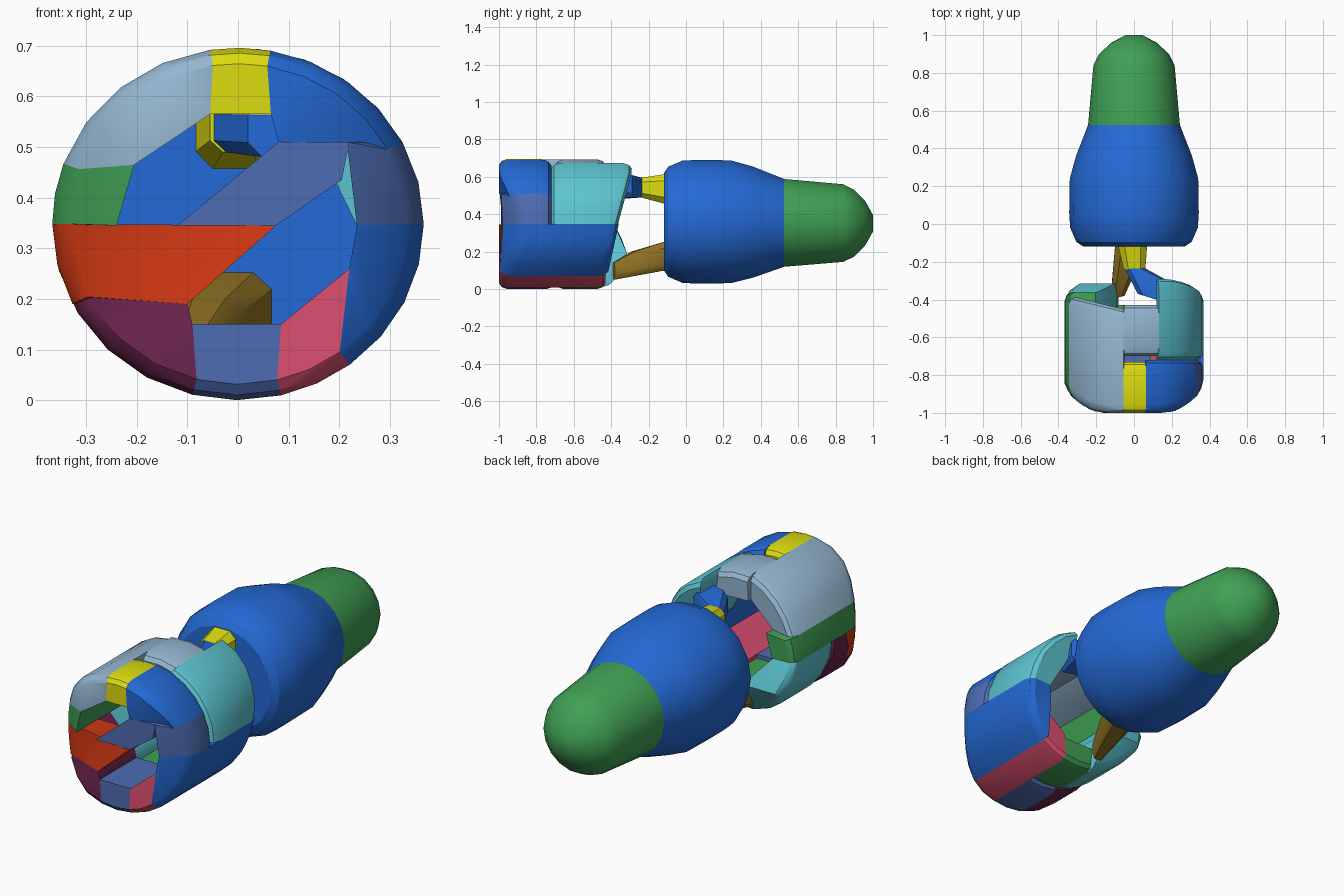
import bpy, bmesh, math

cube = bpy.data.objects.get("Cube")
if cube:
    bpy.data.objects.remove(cube, do_unlink=True)


def material(name, rgb):
    lin = [((c / 255 + 0.055) / 1.055) ** 2.4 if c > 10 else c / 3295 for c in rgb]
    m = bpy.data.materials.new(name)
    m.use_nodes = True
    m.diffuse_color = (*lin, 1)
    m.node_tree.nodes["Principled BSDF"].inputs["Base Color"].default_value = (*lin, 1)
    return m


BLUE = material("blue", (36, 106, 214))
GREEN = material("green", (64, 160, 84))
PALE = material("pale_blue_grey", (148, 182, 208))
YELLOW = material("yellow", (220, 220, 16))
TURQ = material("turquoise", (92, 196, 208))
SLATE = material("slate_blue", (78, 108, 178))
ORANGE = material("red_orange", (204, 54, 18))
PURPLE = material("purple", (106, 36, 76))
PINK = material("pink", (220, 80, 112))
BROWN = material("ochre", (146, 116, 36))

RX, RZ, CZ = 0.367, 0.348, 0.348   # cage outline


def finish(name, bm, mat, angle=32):
    bmesh.ops.recalc_face_normals(bm, faces=bm.faces)
    me = bpy.data.meshes.new(name)
    bm.to_mesh(me)
    bm.free()
    me.materials.append(mat)
    ob = bpy.data.objects.new(name, me)
    bpy.context.collection.objects.link(ob)
    bpy.ops.object.select_all(action='DESELECT')
    ob.select_set(True)
    bpy.context.view_layer.objects.active = ob
    bpy.ops.object.shade_smooth_by_angle(angle=math.radians(angle))
    return ob


def hull(name, mat, pts):
    """Solid convex part around the given points."""
    bm = bmesh.new()
    verts = [bm.verts.new(p) for p in pts]
    res = bmesh.ops.convex_hull(bm, input=verts)
    junk = {v for v in res["geom_interior"] + res["geom_unused"]
            if isinstance(v, bmesh.types.BMVert) and v.is_valid}
    bmesh.ops.delete(bm, geom=list(junk), context='VERTS')
    bmesh.ops.dissolve_limit(bm, angle_limit=0.01, verts=bm.verts, edges=bm.edges)
    return finish(name, bm, mat)


def front(x, z):
    """Gently domed front of the cage."""
    return -1 + 2.7 * max(0, abs(x) - 0.15) ** 2


def segment(name, mat, a0, a1, inner, y0=front, y1=-0.7):
    """Cage piece: outer arc from a0 to a1 degrees, closed by inner points."""
    f0 = y0 if callable(y0) else lambda x, z: y0
    f1 = y1 if callable(y1) else lambda x, z: y1
    pts = []
    n = max(2, round(abs(a1 - a0) / 14))
    for i in range(n + 1):
        a = math.radians(a0 + (a1 - a0) * i / n)
        c, s = math.cos(a), math.sin(a)
        for k, d in ((1, 0.045), (0.97, 0.015), (0.91, 0)):   # rounded rim
            x, z = RX * k * c, CZ + RZ * k * s
            pts += [(x, f0(x, z) + d, z), (x, f1(x, z) - d, z)]
    for x, z in inner:
        pts += [(x, f0(x, z), z), (x, f1(x, z), z)]
    return hull(name, mat, pts)


# Cage: upper pieces
segment("upper_right_shell", PALE, 160, 98.6, [(-0.055, 0.565), (-0.205, 0.465)],
        y1=lambda x, z: -0.44 - 0.25 * (x + 0.1))
segment("top_front_link", YELLOW, 98.6, 80, [(0.065, 0.565), (-0.055, 0.565)], y1=-0.73)
segment("top_rear_bridge", PALE, 98.6, 69, [(0.13, 0.56), (-0.055, 0.565)], y0=-0.70, y1=-0.43)
segment("upper_left_front", BLUE, 80, 27.7, [(0.08, 0.51), (0.065, 0.565)], y1=-0.72)
segment("upper_left_shell", TURQ, 69, 0, [(0.235, 0.345), (0.19, 0.45), (0.13, 0.56)], y0=-0.72,
        y1=lambda x, z: -0.29 - 0.27 * max(0, 0.62 - z))

# Cage: side pieces
segment("left_front_post", SLATE, 27.7, 0, [(0.235, 0.345), (0.215, 0.51)], y1=-0.72)
segment("left_side_shell", BLUE, 0, -53, [(0.22, 0.26), (0.235, 0.345)],
        y1=lambda x, z: -0.36 - 0.22 * (0.345 - z))
segment("right_side_strip", GREEN, 180, 160, [(-0.205, 0.465), (-0.24, 0.345)], y1=-0.36)

# Cage: lower pieces
segment("lower_left_beam", PINK, -53, -76.6, [(0.085, 0.15), (0.22, 0.26)], y1=-0.43)
segment("bottom_front_link", SLATE, -76.6, -104.2, [(-0.09, 0.15), (0.085, 0.15)])
segment("bottom_rear_bridge", GREEN, -76.6, -104.2, [(-0.09, 0.13), (0.085, 0.13)], y0=-0.7, y1=-0.43)
low_inner = [(-0.24, 0.345), (-0.1, 0.19), (-0.09, 0.15)]
segment("lower_right_front", PURPLE, 180, 255.8, low_inner,
        y0=lambda x, z: front(x, z) + max(0, z - 0.19) * 0.5)
segment("lower_right_shell", TURQ, 180, 255.8, low_inner, y0=-0.7,
        y1=lambda x, z: -0.31 - 0.5 * abs(z - 0.2))

# Cage: front struts
segment("front_wedge", ORANGE, 180, 207, [(0.075, 0.345), (-0.1, 0.19)], y1=-0.8)
diagonal = [(-0.12, 0.345), (0.075, 0.345), (0.205, 0.435), (0.22, 0.51), (0.08, 0.51)]
hull("front_diagonal_strut", SLATE, [(x, y, z) for x, z in diagonal for y in (-0.99, -0.8)])


def link(name, mat, *sections):
    """Bar through chamfered rectangles: (x0, x1, z0, z1, y at x0, y at x1)."""
    pts = []
    for x0, x1, z0, z1, ya, yb in sections:
        w, h = (x1 - x0) * 0.22, (z1 - z0) * 0.22
        for x, z in ((x0 + w, z0), (x1 - w, z0), (x1, z0 + h), (x1, z1 - h),
                     (x1 - w, z1), (x0 + w, z1), (x0, z1 - h), (x0, z0 + h)):
            pts.append((x, ya + (yb - ya) * (x - x0) / (x1 - x0), z))
    hull(name, mat, pts)


# Links between cage and body
link("upper_link", YELLOW, (-0.085, 0.07, 0.455, 0.615, -0.11, -0.11),
     (-0.055, 0.06, 0.49, 0.595, -0.24, -0.24))
link("upper_link_arm", BLUE, (-0.05, 0.06, 0.49, 0.595, -0.235, -0.235),
     (0.02, 0.15, 0.48, 0.61, -0.37, -0.41), (0.08, 0.16, 0.49, 0.61, -0.29, -0.29))
link("lower_link", BROWN, (-0.10, 0.07, 0.10, 0.255, -0.11, -0.11),
     (-0.115, 0.0, 0.07, 0.20, -0.30, -0.27), (-0.125, -0.05, 0.05, 0.14, -0.40, -0.38))


def lathe(name, mat, profile, n=18):
    """Round solid along y from (y, radius, centre z) rows."""
    bm = bmesh.new()
    rings = []
    for y, r, cz in profile:
        rings.append([bm.verts.new((r * math.cos(2 * math.pi * i / n), y,
                                    cz + r * 0.98 * math.sin(2 * math.pi * i / n)))
                      for i in range(n)])
    for a, b in zip(rings, rings[1:]):
        for i in range(n):
            j = (i + 1) % n
            bm.faces.new((a[i], a[j], b[j], b[i]))
    bm.faces.new(rings[0])
    bm.faces.new(rings[-1])
    finish(name, bm, mat)


# Body and rounded tail
lathe("body", BLUE, [(-0.118, 0.27, 0.36), (-0.095, 0.305, 0.36), (-0.02, 0.338, 0.36),
                     (0.06, 0.343, 0.36), (0.24, 0.34, 0.36), (0.36, 0.307, 0.358),
                     (0.525, 0.243, 0.354)])
lathe("tail", GREEN, [(0.525, 0.243, 0.354), (0.84, 0.215, 0.353), (0.90, 0.185, 0.352),
                      (0.96, 0.12, 0.352), (1.0, 0.045, 0.352)])
